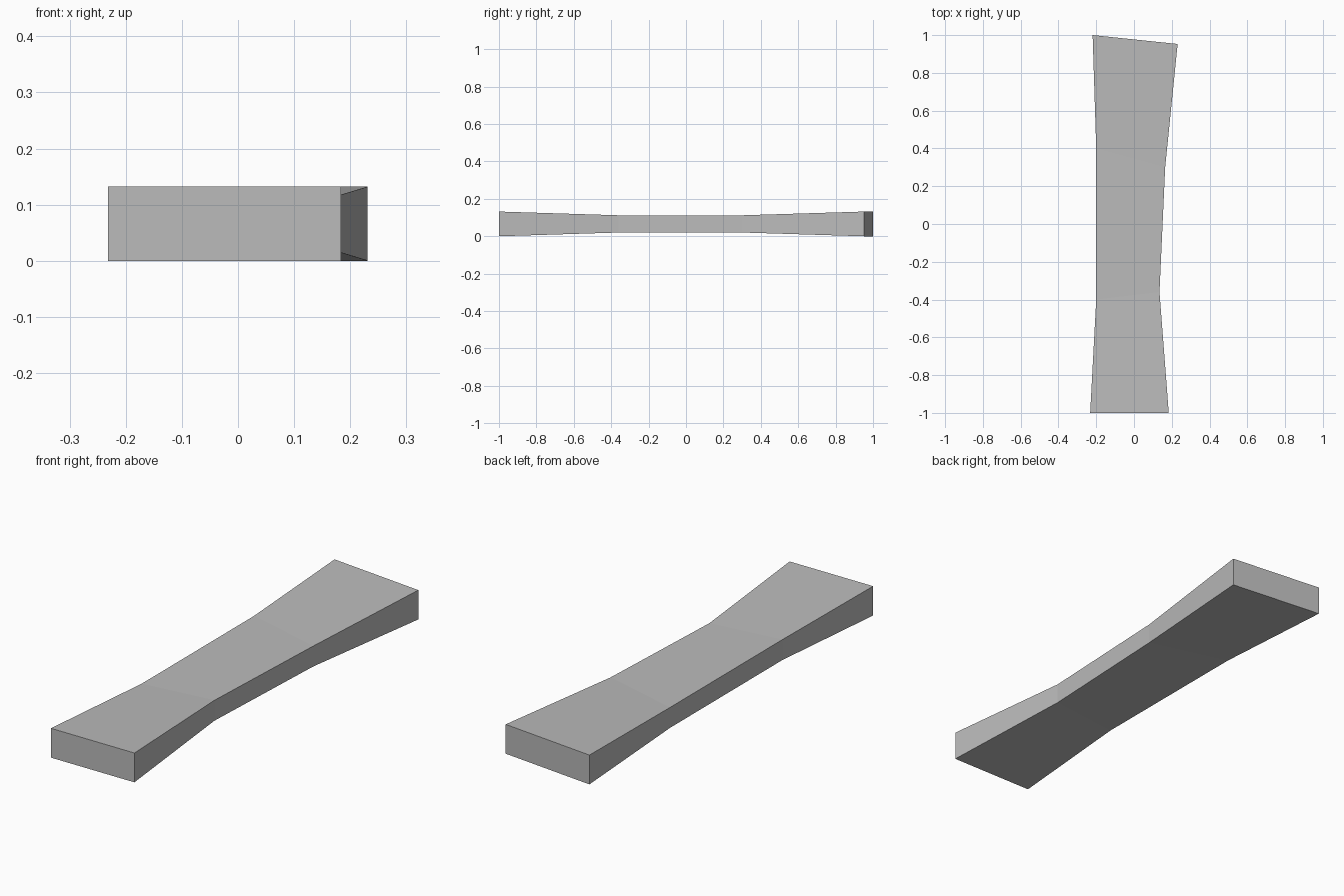
import bpy
import bmesh

cube = bpy.data.objects.get("Cube")
if cube:
    bpy.data.objects.remove(cube, do_unlink=True)

# Plain grey material
grey = bpy.data.materials.new("grey")
grey.use_nodes = True
colour = (0.5, 0.5, 0.5, 1)
grey.diffuse_color = colour
grey.node_tree.nodes["Principled BSDF"].inputs["Base Color"].default_value = colour

# Stations along the bar: left edge (x, y), right edge (x, y), half thickness
MID_Z = 0.066
stations = [
    ((-0.232, -1.0), (0.184, -1.0), 0.066),
    ((-0.2, -0.4), (0.135, -0.36), 0.046),
    ((-0.2, 0.4), (0.165, 0.3), 0.046),
    ((-0.219, 1.0), (0.231, 0.953), 0.066),
]

# Waisted bar: rectangular rings bridged lengthwise and capped
bm = bmesh.new()
rings = []
for (lx, ly), (rx, ry), half in stations:
    corners = [(lx, ly, -half), (rx, ry, -half), (rx, ry, half), (lx, ly, half)]
    rings.append([bm.verts.new((x, y, MID_Z + z)) for x, y, z in corners])
for a, b in zip(rings, rings[1:]):
    for i in range(4):
        j = (i + 1) % 4
        bm.faces.new((a[i], a[j], b[j], b[i]))
bm.faces.new(rings[0])
bm.faces.new(rings[-1][::-1])
bmesh.ops.recalc_face_normals(bm, faces=bm.faces)

mesh = bpy.data.meshes.new("waisted_bar")
bm.to_mesh(mesh)
bm.free()
mesh.materials.append(grey)
bar = bpy.data.objects.new("waisted_bar", mesh)
bpy.context.collection.objects.link(bar)
